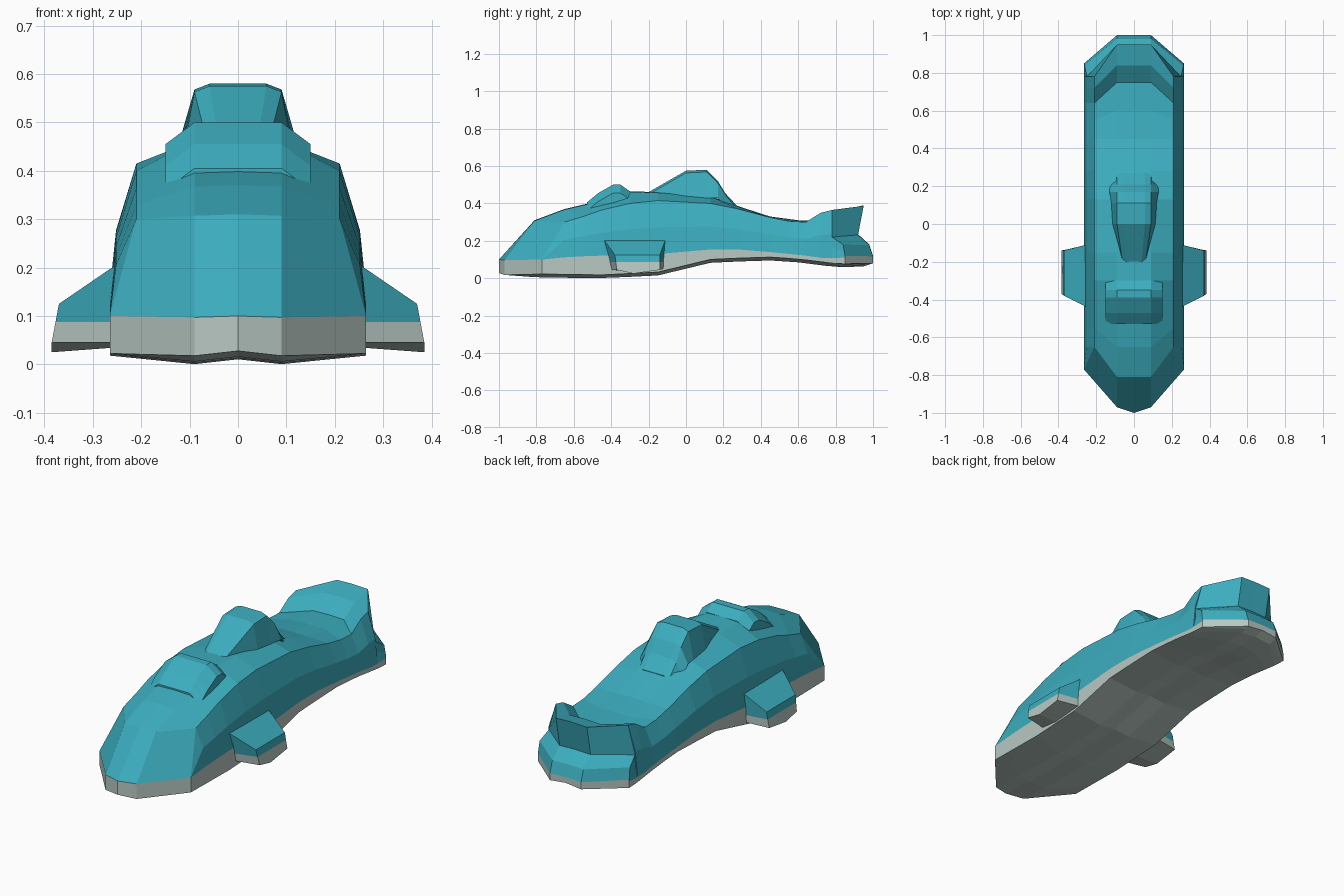
import bpy, bmesh

cube = bpy.data.objects.get("Cube")
if cube:
    bpy.data.objects.remove(cube, do_unlink=True)


def make_material(name, colour):
    mat = bpy.data.materials.new(name)
    mat.use_nodes = True
    mat.diffuse_color = colour
    mat.node_tree.nodes["Principled BSDF"].inputs["Base Color"].default_value = colour
    return mat


MATERIALS = [make_material("teal", (0.045, 0.42, 0.52, 1)),
             make_material("pale_grey", (0.48, 0.58, 0.54, 1))]


def interpolate(table, y):
    """Piecewise linear lookup."""
    for (y0, z0), (y1, z1) in zip(table, table[1:]):
        if y <= y1:
            return z0 + (z1 - z0) * max(0, (y - y0) / (y1 - y0))
    return table[-1][1]


def loft(name, rows, ring=False, grey_lane=None, grey_below=None):
    """Skin rows of points on the left side, cap the ends, then mirror."""
    bm = bmesh.new()
    grid = [[bm.verts.new(p) for p in row] for row in rows]
    n = len(rows[0])
    for a, b in zip(grid, grid[1:]):
        for i in range(n if ring else n - 1):
            j = (i + 1) % n
            face = bm.faces.new((a[i], a[j], b[j], b[i]))
            face.material_index = int(grey_lane is not None and i >= grey_lane)
    for end in (grid[0], grid[-1]):
        caps = [end] if ring else [[end[0], end[1], end[-2], end[-1]], end[1:-1]]
        for cap in caps:
            bm.faces.new(cap).material_index = int(grey_lane is not None)
    if grey_below is not None:
        bmesh.ops.bisect_plane(bm, geom=bm.verts[:] + bm.edges[:] + bm.faces[:],
                               plane_co=(0, 0, grey_below), plane_no=(0, 0, 1))
        for face in bm.faces:
            face.material_index = int(face.calc_center_median().z < grey_below)
    bmesh.ops.mirror(bm, geom=bm.verts[:] + bm.edges[:] + bm.faces[:],
                     axis='X', merge_dist=0.0005)
    bmesh.ops.remove_doubles(bm, verts=bm.verts[:], dist=0.0005)
    bmesh.ops.dissolve_degenerate(bm, edges=bm.edges[:], dist=0.0001)
    bmesh.ops.recalc_face_normals(bm, faces=bm.faces[:])
    mesh = bpy.data.meshes.new(name)
    bm.to_mesh(mesh)
    bm.free()
    for mat in MATERIALS:
        mesh.materials.append(mat)
    obj = bpy.data.objects.new(name, mesh)
    bpy.context.collection.objects.link(obj)
    return obj


# Body: keel height and belly colour line along the length
KEEL = [(-1, .02), (-.8, .005), (-.45, 0), (-.15, .015), (.14, .085),
        (.45, .095), (.6, .085), (.8, .06), (.93, .057), (1, .08)]
BELLY_LINE = [(-1, .1), (-.78, .105), (-.5, .12), (-.2, .125), (.2, .16),
              (.45, .14), (.65, .12), (.75, .105), (1, .12)]
# Each station: y, backward shift of the sides, top z, shoulder z, shoulder x
STATIONS = [
    (-.97, .2, .1, .1, .265), (-.81, .16, .31, .3, .21), (-.65, .1, .37, .33, .21),
    (-.48, .03, .41, .365, .21), (-.3, 0, .465, .4, .21), (-.15, 0, .46, .415, .21),
    (.13, 0, .44, .4, .21), (.28, 0, .385, .37, .21), (.45, 0, .33, .325, .21),
    (.6, -.05, .31, .305, .21), (.75, -.11, .305, .3, .21), (.84, -.12, .365, .35, .21),
    (.95, -.17, .39, .365, .21), (.92, -.14, .235, .22, .25),
    (.98, -.14, .18, .18, .262), (1, -.15, .12, .12, .265)]

body_rows = []
keel_y = side_y = -1
for y, shift, top, shoulder, sx in STATIONS:
    outer = y + shift
    keel_y, side_y = max(keel_y, y), max(side_y, outer)
    low = interpolate(KEEL, keel_y)
    side_low = interpolate(KEEL, side_y) + .018
    line = min(interpolate(BELLY_LINE, side_y), shoulder)
    nose = -.03 if y < -.9 else 0
    body_rows.append([
        (0, y + nose, top), (.09, y, top - .003), (sx, outer, shoulder),
        (max(sx, .252), outer, (shoulder + line) / 2), (.265, side_y, line),
        (.265, side_y, side_low), (.09, keel_y, low), (0, keel_y + nose, low + .01)])
loft("body", body_rows, grey_lane=4)


def ridge(name, stations, inner, drop, depth):
    """Raised hump: stations of y, top z, shoulder x, base x."""
    rows = []
    for y, z, shoulder, base in stations:
        bottom = min(z, .5) - depth
        rows.append([(0, y, z), (inner * shoulder, y, z),
                     (shoulder, y, z - drop), (base, y, bottom), (0, y, bottom)])
    loft(name, rows)


# Tall fin on the back and the low crest ahead of it
ridge("back_fin", [(-.21, .455, .06, .07), (0, .575, .09, .115), (.11, .58, .09, .12),
                   (.17, .52, .09, .13), (.21, .455, .09, .13), (.27, .39, .09, .1)],
      .65, .012, .07)
ridge("head_crest", [(-.53, .405, .15, .15), (-.47, .455, .15, .15), (-.39, .5, .15, .15),
                     (-.35, .5, .15, .15), (-.3, .465, .15, .15)],
      .6, .045, .11)

# Side flippers, pale underneath
root = [(.25, -.44, .207), (.25, -.11, .207), (.25, -.12, .05),
        (.25, -.3, .035), (.25, -.4, .045)]
tip = [(.37, -.38, .125), (.37, -.14, .125), (.385, -.14, .045),
       (.385, -.28, .025), (.385, -.37, .045)]
loft("side_flippers", [root, tip], ring=True, grey_below=.088)
